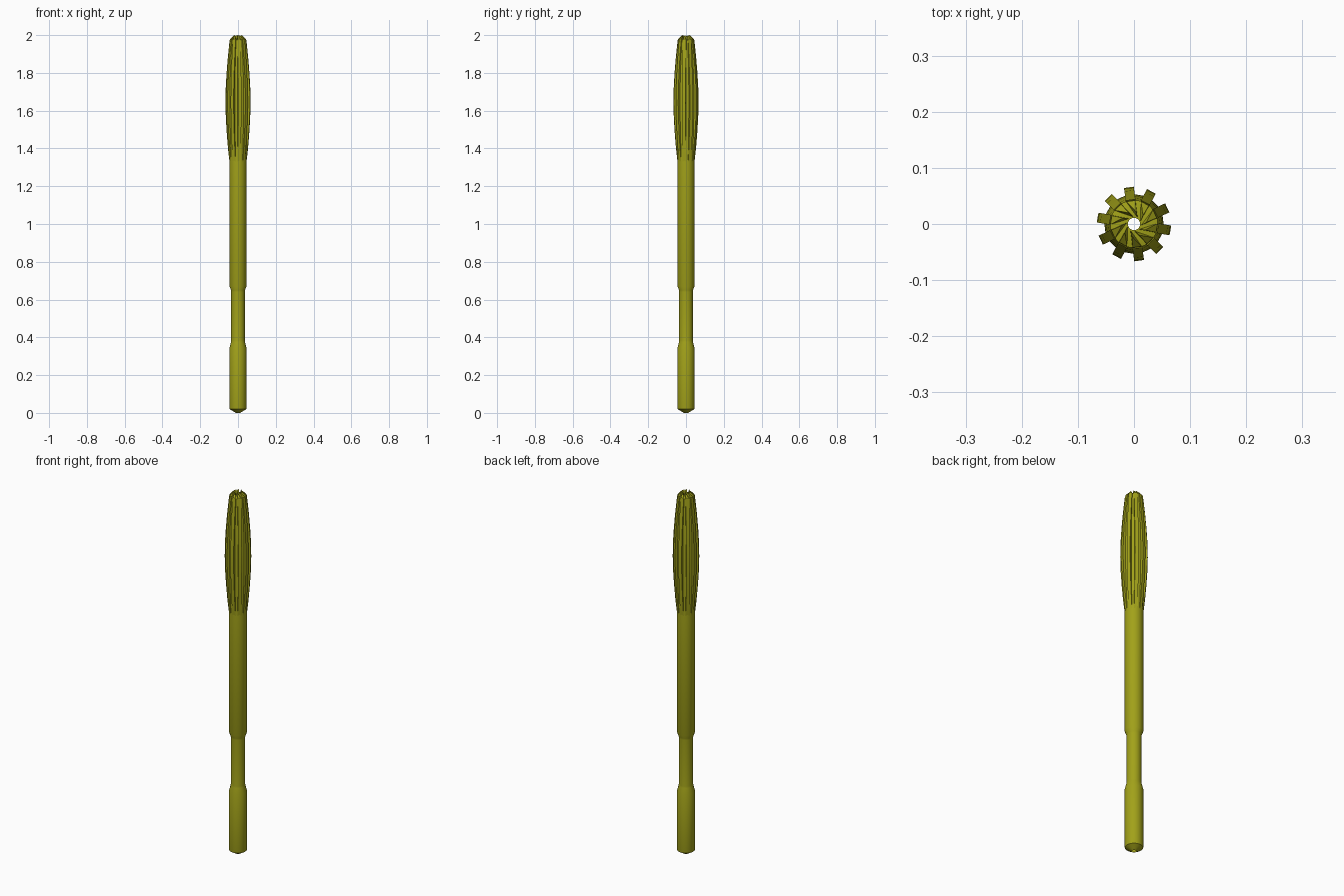
import bpy, bmesh, math
from math import sin, cos, radians

if "Cube" in bpy.data.objects:
    bpy.data.objects.remove(bpy.data.objects["Cube"])

mat = bpy.data.materials.new("olive_metal")
mat.diffuse_color = (0.36, 0.36, 0.01, 1)
mat.use_nodes = True
mat.node_tree.nodes["Principled BSDF"].inputs["Base Color"].default_value = mat.diffuse_color
TEETH = 10
PHASE = radians(98)


def make(name, bm, smooth=True):
    bmesh.ops.recalc_face_normals(bm, faces=bm.faces[:])
    me = bpy.data.meshes.new(name)
    bm.to_mesh(me)
    bm.free()
    ob = bpy.data.objects.new(name, me)
    bpy.context.collection.objects.link(ob)
    me.materials.append(mat)
    if smooth:
        bpy.ops.object.select_all(action='DESELECT')
        bpy.context.view_layer.objects.active = ob
        ob.select_set(True)
        bpy.ops.object.shade_smooth_by_angle(angle=radians(30))
    return ob


def loft(name, rings):
    bm = bmesh.new()
    rows = [[bm.verts.new(p) for p in ring] for ring in rings]
    n = len(rows[0])
    for a, b in zip(rows, rows[1:]):
        for i in range(n):
            j = (i + 1) % n
            bm.faces.new((a[i], a[j], b[j], b[i]))
    return make(name, bm)


def circle(r, z, n=40):
    return [(r * cos(2 * math.pi * i / n), r * sin(2 * math.pi * i / n), z) for i in range(n)]


def toothed(z, core, outer, width=0.0088):
    pts = []
    for k in range(TEETH):
        a = PHASE + k * 2 * math.pi / TEETH
        for r, s in ((core, -1), (outer, -1), (outer, 1), (core, 1)):
            t = a + s * math.asin(width / r)
            pts.append((r * cos(t), r * sin(t), z))
    return pts


# Shank with pointed foot and relieved neck
loft("shank", [circle(r, z) for r, z in (
    (0.011, 0), (0.044, 0.02), (0.045, 0.024), (0.045, 0.345), (0.037, 0.375),
    (0.036, 0.385), (0.036, 0.64), (0.037, 0.65), (0.045, 0.67), (0.045, 1.335))])

# Fluted cutting head: height, core radius, tooth radius
loft("fluted_head", [toothed(*row) for row in (
    (1.33, 0.045, 0.0452), (1.40, 0.047, 0.053), (1.48, 0.050, 0.0595),
    (1.56, 0.052, 0.0645), (1.64, 0.053, 0.0665), (1.72, 0.0525, 0.0650),
    (1.80, 0.050, 0.0605), (1.88, 0.046, 0.0540), (1.94, 0.042, 0.0480),
    (1.975, 0.040, 0.0440))])

# Recessed end face around the centre hole
loft("end_face", [circle(r, z) for r, z in ((0.0425, 1.975), (0.026, 1.979), (0.011, 1.979))])

# Pinwheel of wedge-shaped end teeth
bm = bmesh.new()
for k in range(TEETH):
    a = PHASE + k * 2 * math.pi / TEETH

    def p(r, deg, z):
        t = a + radians(deg)
        return bm.verts.new((r * cos(t), r * sin(t), z))
    lo = [p(0.043, -12, 1.973), p(0.043, 12, 1.973), p(0.013, -38, 1.973)]
    hi = [p(0.042, -11, 1.979), p(0.042, 11, 1.979), p(0.022, -19, 2.0), p(0.013, -38, 1.985)]
    for f in ((lo[0], lo[1], lo[2]), (hi[0], hi[1], hi[2]), (hi[0], hi[2], hi[3]),
              (lo[0], lo[1], hi[1], hi[0]), (lo[2], lo[0], hi[0], hi[3]),
              (lo[1], lo[2], hi[3]), (lo[1], hi[3], hi[2]), (lo[1], hi[2], hi[1])):
        bm.faces.new(f)
make("end_teeth", bm, smooth=False)
